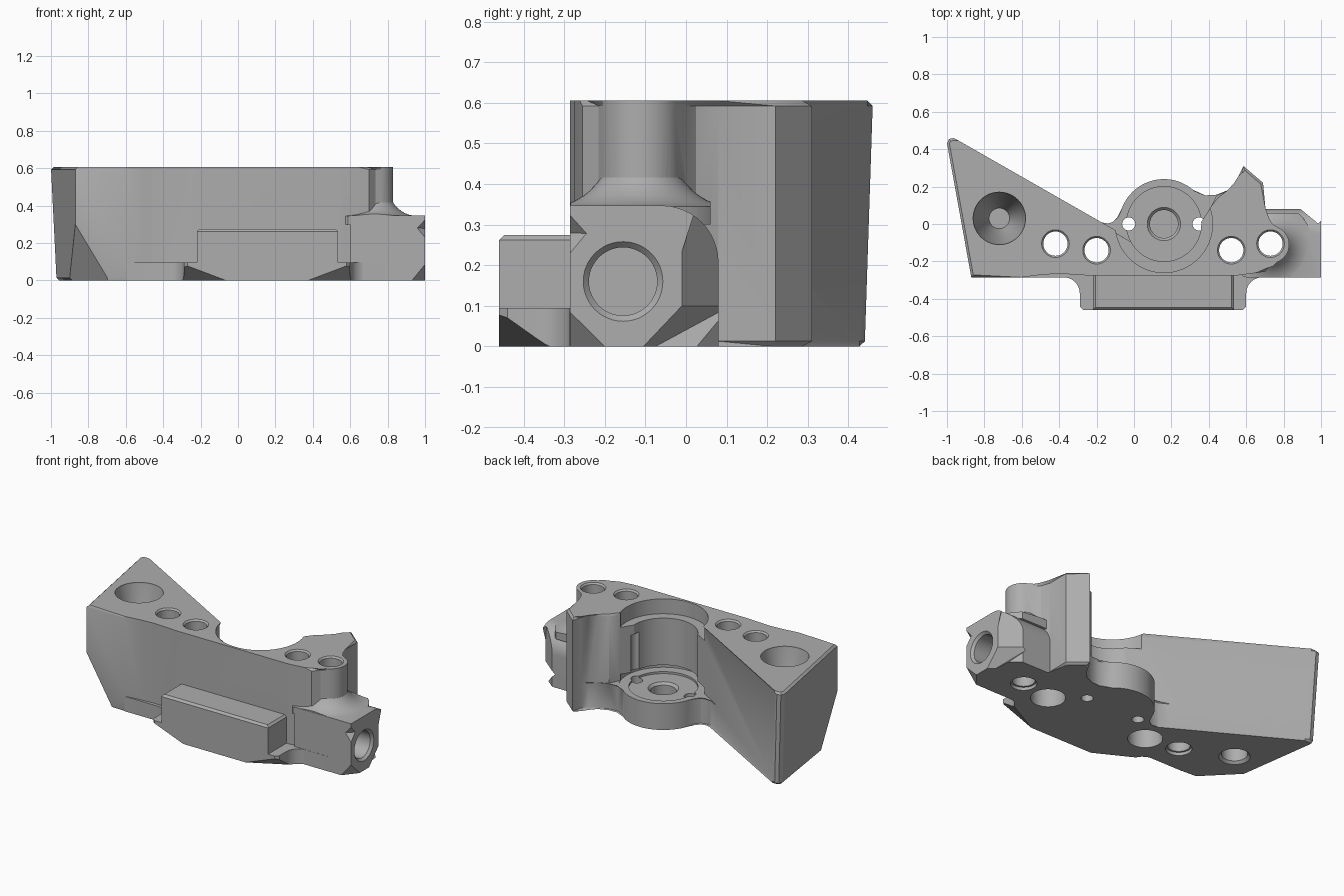
import bpy, bmesh, math
from mathutils import Vector, Matrix

old = bpy.data.objects.get("Cube")
if old:
    bpy.data.objects.remove(old, do_unlink=True)

grey = bpy.data.materials.new("plain grey")
grey.use_nodes = True
grey.diffuse_color = (0.42, 0.42, 0.42, 1)
grey.node_tree.nodes["Principled BSDF"].inputs["Base Color"].default_value = (0.42, 0.42, 0.42, 1)


def finish(name, bm):
    bmesh.ops.recalc_face_normals(bm, faces=bm.faces)
    mesh = bpy.data.meshes.new(name)
    bm.to_mesh(mesh)
    bm.free()
    mesh.materials.append(grey)
    ob = bpy.data.objects.new(name, mesh)
    bpy.context.collection.objects.link(ob)
    return ob


def prism(name, pts, z0, z1, rim=0.0, shift=None):
    """Extrude an outline upward, optionally chamfering its top and bottom rims."""
    bm = bmesh.new()
    low = [bm.verts.new((x, y, z0)) for x, y in pts]
    top = [bm.verts.new((x, y, z1)) for x, y in pts]
    if shift:
        for v in low:
            v.co += shift(v.co)
    n = len(pts)
    caps = [bm.faces.new(low[::-1]), bm.faces.new(top)]
    for i in range(n):
        j = (i + 1) % n
        bm.faces.new((low[i], low[j], top[j], top[i]))
    if rim:
        edges = {e for f in caps for e in f.edges}
        bmesh.ops.bevel(bm, geom=list(edges), offset=rim, segments=1, affect='EDGES')
    return finish(name, bm)


def box(name, x, y, z, rim=0.0):
    return prism(name, [(x[0], y[0]), (x[1], y[0]), (x[1], y[1]), (x[0], y[1])], z[0], z[1], rim)


def lathe(name, profile, cx, cy, steps=48):
    """Solid of revolution about a vertical axis from (radius, height) pairs."""
    bm = bmesh.new()
    rings = []
    for r, z in profile:
        rings.append([bm.verts.new((cx + r * math.cos(i * math.tau / steps),
                                    cy + r * math.sin(i * math.tau / steps), z)) for i in range(steps)])
    for a, b in zip(rings, rings[1:]):
        for i in range(steps):
            j = (i + 1) % steps
            bm.faces.new((a[i], a[j], b[j], b[i]))
    bm.faces.new(rings[0][::-1])
    bm.faces.new(rings[-1])
    return finish(name, bm)


def hull(name, pts):
    bm = bmesh.new()
    for p in pts:
        bm.verts.new(p)
    bmesh.ops.convex_hull(bm, input=bm.verts)
    return finish(name, bm)


def corner(name, a, b, c, outside):
    """Wedge that trims everything beyond the plane a, b, c on the outside."""
    a, b, c = Vector(a), Vector(b), Vector(c)
    mid = (a + b + c) / 3
    n = (b - a).cross(c - a).normalized()
    if n.dot(Vector(outside) - mid) < 0:
        n = -n
    tri = [mid + (p - mid) * 2 for p in (a, b, c)]
    return hull(name, tri + [p + n * 0.25 for p in tri])


def combine(ob, other, op):
    mod = ob.modifiers.new(other.name, 'BOOLEAN')
    mod.operation, mod.object, mod.solver = op, other, 'EXACT'
    bpy.context.view_layer.objects.active = ob
    bpy.ops.object.modifier_apply(modifier=mod.name)
    bpy.data.objects.remove(other, do_unlink=True)


def arc(cx, cy, r, a0, a1, n):
    return [(cx + r * math.cos(math.radians(a0 + (a1 - a0) * i / n)),
             cy + r * math.sin(math.radians(a0 + (a1 - a0) * i / n))) for i in range(n + 1)]


HUB = (0.16, 0.0)

# Tall main body with a slightly drafted rear left corner
outline = [(-0.87, -0.285), (-0.6, -0.285), (-0.5, -0.272), (-0.4, -0.265), (-0.25, -0.275),
           (0.55, -0.275), (0.65, -0.262), (0.7, -0.255), (0.735, -0.215)]
outline += arc(0.73, -0.11, 0.1, -70, 55, 14)
outline += [(0.74, 0.0), (0.71, 0.025), (0.69, 0.08), (0.69, 0.22), (0.585, 0.31), (0.57, 0.25),
            (0.545, 0.21), (0.5, 0.18), (0.44, 0.15), (0.41, 0.09), (0.34, -0.02), (0.0, -0.105),
            (-0.94, 0.447), (-0.965, 0.46), (-0.99, 0.455), (-1.0, 0.43)]
body = prism("bracket_body", outline, 0, 0.605, 0.013,
             lambda p: Vector((0.03, -0.02, 0)) if p.x < -0.9 and p.y > 0.4 else Vector())

# Round hub flange with blended sides
hub = [(-0.25, -0.2), (0.56, -0.2), (0.57, 0.25), (0.545, 0.21), (0.5, 0.18), (0.44, 0.15), (0.38, 0.147)]
hub += arc(*HUB, 0.24, 45, 160, 28)
hub += [(-0.085, 0.03), (-0.11, 0.005), (-0.14, -0.003), (-0.18, 0.003), (-0.25, 0.04)]
combine(body, prism("hub_flange", hub, 0, 0.17, 0.006), 'UNION')

# Low lip along the front wall
combine(body, box("front_lip", (-0.6, 0.85), (-0.287, -0.2), (0, 0.095)), 'UNION')

# Front boss on a filleted foot, with trimmed lower corners
half = arc(0.54, -0.365, 0.08, 90, 0, 6)[::-1]
half = [(0.425, -0.46), (0.445, -0.44)] + [(0.985 - x, y) for x, y in half]
half = [(0.425, -0.46), (0.445, -0.44), (0.445, -0.37)] + arc(0.53, -0.37, 0.085, 180, 90, 6) + [(0.53, -0.2)]
foot_pts = [(0.155 + x, y) for x, y in half] + [(0.155 - x, y) for x, y in half[::-1]]
boss = prism("boss_foot", foot_pts, 0, 0.095)
combine(boss, box("front_boss", (-0.22, 0.535), (-0.46, -0.2), (0, 0.275), 0.013), 'UNION')
for s in (-1, 1):
    x0, x1 = 0.155 + s * 0.445, 0.155 + s * 0.22
    combine(boss, corner("boss_trim", (x0, -0.46, 0.085), (x1, -0.46, 0.0), (x0, -0.34, 0.0),
                         (x0, -0.46, -0.1)), 'DIFFERENCE')
combine(body, boss, 'UNION')

# Lower end block with a rounded rear shoulder, extruded along x
section = [(-0.286, 0.0), (0.08, 0.0)] + arc(-0.06, 0.207, 0.14, 0, 90, 12) + [(-0.286, 0.347)]
block = prism("end_block", section, 0.6, 1.0)
block.data.transform(Matrix(((0, 0, 1, 0), (1, 0, 0, 0), (0, 1, 0, 0), (0, 0, 0, 1))))

# Concave flare that blends the tower into the block
flare = [(0.2 - 0.125 * math.sin(t * math.pi / 20) + 0.025 * (1 - t / 10),
          0.345 + 0.14 * (1 - math.cos(t * math.pi / 20))) for t in range(11)]
flare = lathe("tower_flare", [(0.225, 0.3)] + flare, 0.73, -0.11)
clip = prism("flare_clip", [(0.55, -0.284), (0.99, -0.284), (0.99, -0.01), (0.89, 0.06), (0.55, 0.06)], 0.25, 0.55)
combine(flare, clip, 'INTERSECT')
combine(block, flare, 'UNION')
trims = [
    ((0.89, 0.08, 0.0), (1.0, -0.01, 0.0), (0.945, 0.035, 0.35), (1.1, 0.15, 0.1)),
    ((1.0, -0.286, 0.085), (1.0, -0.2, 0.0), (0.93, -0.286, 0.0), (1.1, -0.4, -0.1)),
    ((1.0, -0.01, 0.1), (1.0, -0.105, 0.0), (0.89, 0.08, 0.1), (1.1, 0.1, -0.1)),
]
for t in trims:
    combine(block, corner("block_trim", *t), 'DIFFERENCE')
combine(block, hull("edge_notch", [(1.01, -0.3, 0.2), (1.01, -0.3, 0.35), (0.945, -0.3, 0.28),
                                   (1.01, -0.235, 0.278)]), 'DIFFERENCE')
combine(body, block, 'UNION')

# Sloping cut on the lower front left corner
combine(body, corner("left_trim", (-0.87, -0.285, 0.3), (-0.69, -0.285, 0), (-0.91, -0.06, 0),
                     (-1, -0.4, -0.1)), 'DIFFERENCE')

# Stepped round pocket and centre recess over the hub
pocket = [(0.2, 0.155), (0.2, 0.168), (0.26, 0.1681), (0.26, 0.21), (0.2, 0.2101),
          (0.2, 0.51), (0.26, 0.5101), (0.26, 0.7)]
combine(body, lathe("pocket", pocket, *HUB, 64), 'DIFFERENCE')
combine(body, lathe("centre_recess", [(0.075, 0.06), (0.075, 0.14), (0.09, 0.156), (0.09, 0.2)], *HUB), 'DIFFERENCE')

# Through holes, two of them counterbored underneath
for x, y, wide in ((-0.42, -0.105, 0.075), (-0.2, -0.14, 0.1), (0.52, -0.14, 0.1), (0.73, -0.105, 0.075)):
    deep = 0.12 if wide > 0.08 else 0.02
    shape = [(wide, -0.05), (wide, deep), (0.065, deep + 0.001), (0.065, 0.595), (0.075, 0.606), (0.075, 0.7)]
    combine(body, lathe("bolt_hole", shape, x, y, 40), 'DIFFERENCE')
for s in (-1, 1):
    combine(body, lathe("pin_hole", [(0.035, -0.05), (0.035, 0.45)], HUB[0] + s * 0.188, 0, 24), 'DIFFERENCE')

# Conical seat on top and blind hole underneath
combine(body, lathe("cone_seat", [(0.055, 0.32), (0.14, 0.595), (0.142, 0.7)], -0.72, 0.03), 'DIFFERENCE')
combine(body, lathe("blind_hole", [(0.09, -0.05), (0.09, 0.001), (0.075, 0.016), (0.075, 0.2)], -0.72, 0.03),
        'DIFFERENCE')

# Side bore with a chamfered mouth
bore = lathe("side_bore", [(0.084, 0.83), (0.084, 0.985), (0.098, 1.0), (0.098, 1.1)], 0, 0)
bore.data.transform(Matrix.Translation((0, -0.155, 0.16)) @ Matrix.Rotation(math.pi / 2, 4, 'Y'))
combine(body, bore, 'DIFFERENCE')

bpy.ops.object.select_all(action='DESELECT')
body.select_set(True)
bpy.context.view_layer.objects.active = body
bpy.ops.object.shade_smooth_by_angle(angle=math.radians(28))
